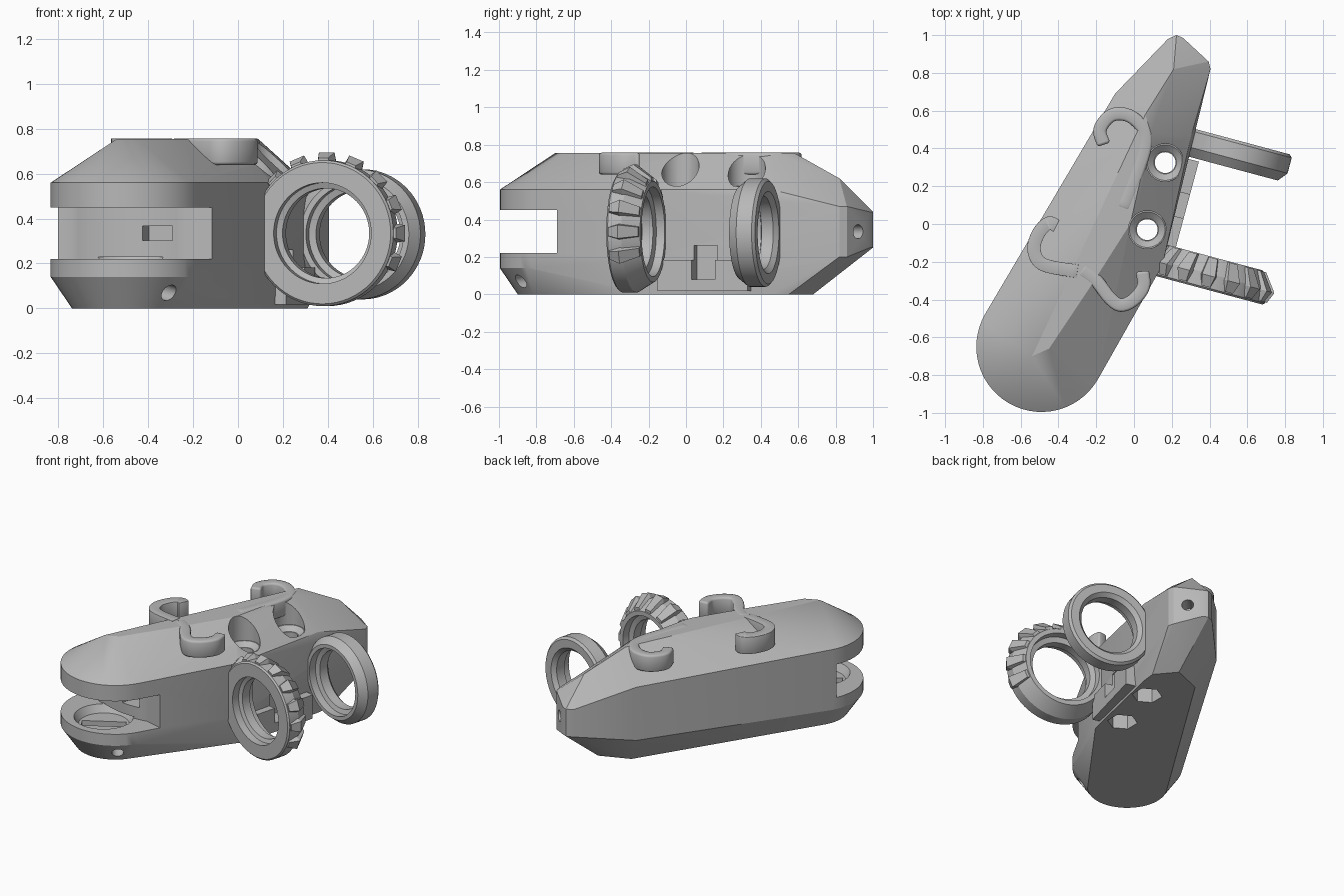
import bpy, bmesh, math
from mathutils import Vector, Matrix

cube = bpy.data.objects.get("Cube")
if cube:
    bpy.data.objects.remove(cube, do_unlink=True)

grey = bpy.data.materials.new("light_grey")
grey.use_nodes = True
colour = (0.48, 0.48, 0.48, 1)
grey.diffuse_color = colour
grey.node_tree.nodes["Principled BSDF"].inputs["Base Color"].default_value = colour

TILT = math.radians(-15)                       # direction of the rings and the jaw wall
AXIS = Vector((math.sin(-TILT), math.cos(TILT), 0))


def make(name, bm):
    bmesh.ops.recalc_face_normals(bm, faces=bm.faces[:])
    mesh = bpy.data.meshes.new(name)
    bm.to_mesh(mesh)
    bm.free()
    mesh.materials.append(grey)
    ob = bpy.data.objects.new(name, mesh)
    bpy.context.collection.objects.link(ob)
    return ob


def smooth(ob, angle=25):
    bpy.ops.object.select_all(action='DESELECT')
    ob.select_set(True)
    bpy.context.view_layer.objects.active = ob
    bpy.ops.object.shade_smooth_by_angle(angle=math.radians(angle))


def box(name, centre, size, turn=0.0):
    bm = bmesh.new()
    bmesh.ops.create_cube(bm, size=1, matrix=Matrix.Translation(centre)
                          @ Matrix.Rotation(turn, 4, 'Z') @ Matrix.Diagonal((*size, 1)))
    return make(name, bm)


def rod(name, start, end, r1, r2=None, sides=32):
    a, b = Vector(start), Vector(end)
    bm = bmesh.new()
    rot = (b - a).to_track_quat('Z', 'Y').to_matrix().to_4x4()
    bmesh.ops.create_cone(bm, cap_ends=True, segments=sides, radius1=r1,
                          radius2=r1 if r2 is None else r2, depth=(b - a).length,
                          matrix=Matrix.Translation((a + b) / 2) @ rot)
    return make(name, bm)


def cut(target, cutter):
    mod = target.modifiers.new("cut", 'BOOLEAN')
    mod.operation = 'DIFFERENCE'
    mod.solver = 'EXACT'
    mod.object = cutter
    bpy.context.view_layer.objects.active = target
    bpy.ops.object.modifier_apply(modifier=mod.name)
    bpy.data.objects.remove(cutter, do_unlink=True)


# Body: convex hull over level outlines, with a round nose
def nose(radius, z):
    return [(-0.49 + radius * math.cos(t), -0.65 + radius * math.sin(t), z)
            for t in (math.radians(150 + 180 * i / 28) for i in range(29))]


points = nose(0.25, 0) + nose(0.345, 0.14) + nose(0.345, 0.56)
for z in (0.19, 0.56):                          # right wall and left rear corner
    points += [(0.11, -0.28, z), (0.15, -0.22, z), (0.30, 0.46, z), (-0.1, 0.69, z)]
points += [(0.06, -0.30, 0), (0.15, -0.20, 0), (0.30, 0.46, 0),
           (0.31, 0.55, 0), (0.2, 0.68, 0), (0.0, 0.60, 0)]
for z in (0.2, 0.47):                           # tail
    points += [(0.405, 0.82, z), (0.395, 0.86, z)]
for z in (0.25, 0.44):
    points += [(0.26, 0.985, z), (0.225, 1.0, z), (0.18, 0.98, z)]
points += [(0.21, 0.82, 0.62),                  # tail ridge and flat top
           (-0.54, -0.70, 0.755), (-0.45, -0.66, 0.755), (-0.23, -0.33, 0.755),
           (-0.02, 0.0, 0.755), (0.09, 0.48, 0.755), (0.06, 0.58, 0.755), (0.0, 0.42, 0.755)]
bm = bmesh.new()
for p in points:
    bm.verts.new(p)
hull = bmesh.ops.convex_hull(bm, input=bm.verts[:])
bmesh.ops.delete(bm, geom=list({g for g in hull["geom_interior"] if g.is_valid}), context='VERTS')
bmesh.ops.dissolve_limit(bm, angle_limit=math.radians(0.5), verts=bm.verts[:], edges=bm.edges[:])
body = make("body", bm)

# Jaw gap with a gently bulging rear wall, then its round pocket, slots and side hole
wall = Vector((-0.49, -0.59, 0.335))
gap = box("gap_cutter", wall - AXIS * 0.4, (1.6, 0.8, 0.23), TILT)
bulge = wall + AXIS * 0.53
cut(gap, rod("bulge_cutter", (bulge.x, bulge.y, 0), (bulge.x, bulge.y, 1), 0.59, sides=96))
cut(body, gap)
pocket = (-0.505, -0.755)
cut(body, rod("pocket_cutter", (*pocket, 0.17), (*pocket, 0.23), 0.16, 0.195))
cut(body, box("slot_cutter", (*pocket, 0.15), (0.28, 0.07, 0.12), math.radians(30)))
cut(body, box("window_cutter", (-0.355, -0.65, 0.335), (0.13, 0.16, 0.065), TILT))
cut(body, rod("jaw_hole_cutter", (-0.24, -0.98, 0.05), (-0.38, -0.78, 0.09), 0.038, sides=20))

# Bolt holes with counterbores above and nut pockets below
for x, y in ((0.165, 0.325), (0.07, -0.03)):
    cut(body, rod("counterbore_cutter", (x, y, 0.58), (x, y, 0.9), 0.1))
    cut(body, rod("cone_cutter", (x, y, 0.55), (x, y, 0.585), 0.06, 0.1))
    cut(body, rod("bolt_cutter", (x, y, -0.1), (x, y, 0.8), 0.055))
    cut(body, rod("nut_cutter", (x, y, -0.1), (x, y, 0.1), 0.095, sides=6))

# Tail hole, and a low rail joining the rings with a window through both
cut(body, rod("tail_hole_cutter", (0.4, 0.99, 0.335), (0.25, 0.84, 0.335), 0.038, sides=20))
rail = box("rail", (0.235, 0.1, 0.10), (0.09, 0.5, 0.165), TILT)
for part in (body, rail):
    cut(part, box("side_window_cutter", (0.25, 0.1, 0.17), (0.16, 0.13, 0.18), TILT))
    smooth(part)


# Rings: profile of (radius, depth) spun about the ring axis
def ring(name, centre, profile, steps=64):
    bm = bmesh.new()
    rows = []
    for i in range(steps):
        t = 2 * math.pi * i / steps
        rows.append([bm.verts.new((r * math.cos(t), d, r * math.sin(t))) for r, d in profile])
    n = len(profile)
    for i in range(steps):
        a, b = rows[i], rows[(i + 1) % steps]
        for j in range(n):
            k = (j + 1) % n
            bm.faces.new((a[j], a[k], b[k], b[j]))
    bm.transform(Matrix.Translation(centre) @ Matrix.Rotation(TILT, 4, 'Z'))
    smooth(make(name, bm))


front_centre = Vector((0.376, -0.345, 0.335))
rear_centre = Vector((0.52, 0.295, 0.33))
ring("front_ring", front_centre, [(0.225, 0), (0.315, 0), (0.325, 0.01), (0.325, 0.085),
                                  (0.27, 0.175), (0.24, 0.175), (0.235, 0.13), (0.2, 0.12),
                                  (0.2, 0.06), (0.225, 0.05)])
ring("rear_ring", rear_centre, [(0.225, 0), (0.25, 0), (0.29, 0.05), (0.29, 0.135),
                                (0.275, 0.15), (0.22, 0.15), (0.195, 0.125),
                                (0.195, 0.06), (0.225, 0.05)])

# Grip teeth on the upper part of the front ring
bm = bmesh.new()
for i in range(-1, 8):
    rot = Matrix.Rotation(-math.radians(22.5 * i), 4, 'Y')
    corners = []
    for w, d, low, high in ((0.028, 0.015, 0.3, 0.335), (0.045, 0.075, 0.3, 0.36),
                            (0.03, 0.17, 0.25, 0.29)):
        corners.append([bm.verts.new(rot @ Vector((r, d, s * w)))
                        for r, s in ((low, -1), (high, -0.8), (high, 0.8), (low, 1))])
    for a, b in zip(corners, corners[1:]):
        for j in range(4):
            k = (j + 1) % 4
            bm.faces.new((a[j], a[k], b[k], b[j]))
    bm.faces.new(corners[0])
    bm.faces.new(corners[-1])
bm.transform(Matrix.Translation(front_centre) @ Matrix.Rotation(TILT, 4, 'Z'))
make("grip_teeth", bm)


# Cable hooks: upright ribbons along a smooth path, thickened and bevelled
def hook(name, path, low=0.64, high=0.757):
    pts = [Vector(p) for p in path]
    pts = [2 * pts[0] - pts[1]] + pts + [2 * pts[-1] - pts[-2]]
    line = []
    for a, b, c, d in zip(pts, pts[1:], pts[2:], pts[3:]):
        for i in range(6):
            t = i / 6
            line.append(0.5 * (2 * b + (c - a) * t + (2 * a - 5 * b + 4 * c - d) * t * t
                               + (3 * b - a - 3 * c + d) * t ** 3))
    line.append(pts[-2])
    bm = bmesh.new()
    cols = [[bm.verts.new((p.x, p.y, z)) for z in (low, high)] for p in line]
    for a, b in zip(cols, cols[1:]):
        bm.faces.new((a[0], b[0], b[1], a[1]))
    ob = make(name, bm)
    solid = ob.modifiers.new("thickness", 'SOLIDIFY')
    solid.thickness = 0.07
    solid.offset = 0
    bevel = ob.modifiers.new("soft_edge", 'BEVEL')
    bevel.width = 0.016
    bevel.segments = 2
    bevel.limit_method = 'ANGLE'
    bevel.angle_limit = math.radians(50)
    smooth(ob, 35)


hook("rear_hook", [(-0.16, 0.42), (-0.18, 0.50), (-0.12, 0.575), (-0.03, 0.575),
                   (0.045, 0.51), (0.06, 0.42), (0.02, 0.28), (-0.06, 0.08)])
hook("left_hook", [(-0.41, -0.01), (-0.45, 0.005), (-0.50, -0.04), (-0.53, -0.12),
                   (-0.51, -0.19), (-0.45, -0.225), (-0.30, -0.25)])
hook("right_hook", [(0.045, -0.25), (0.05, -0.33), (0.0, -0.40), (-0.07, -0.43),
                    (-0.13, -0.39), (-0.20, -0.30), (-0.28, -0.24)])
